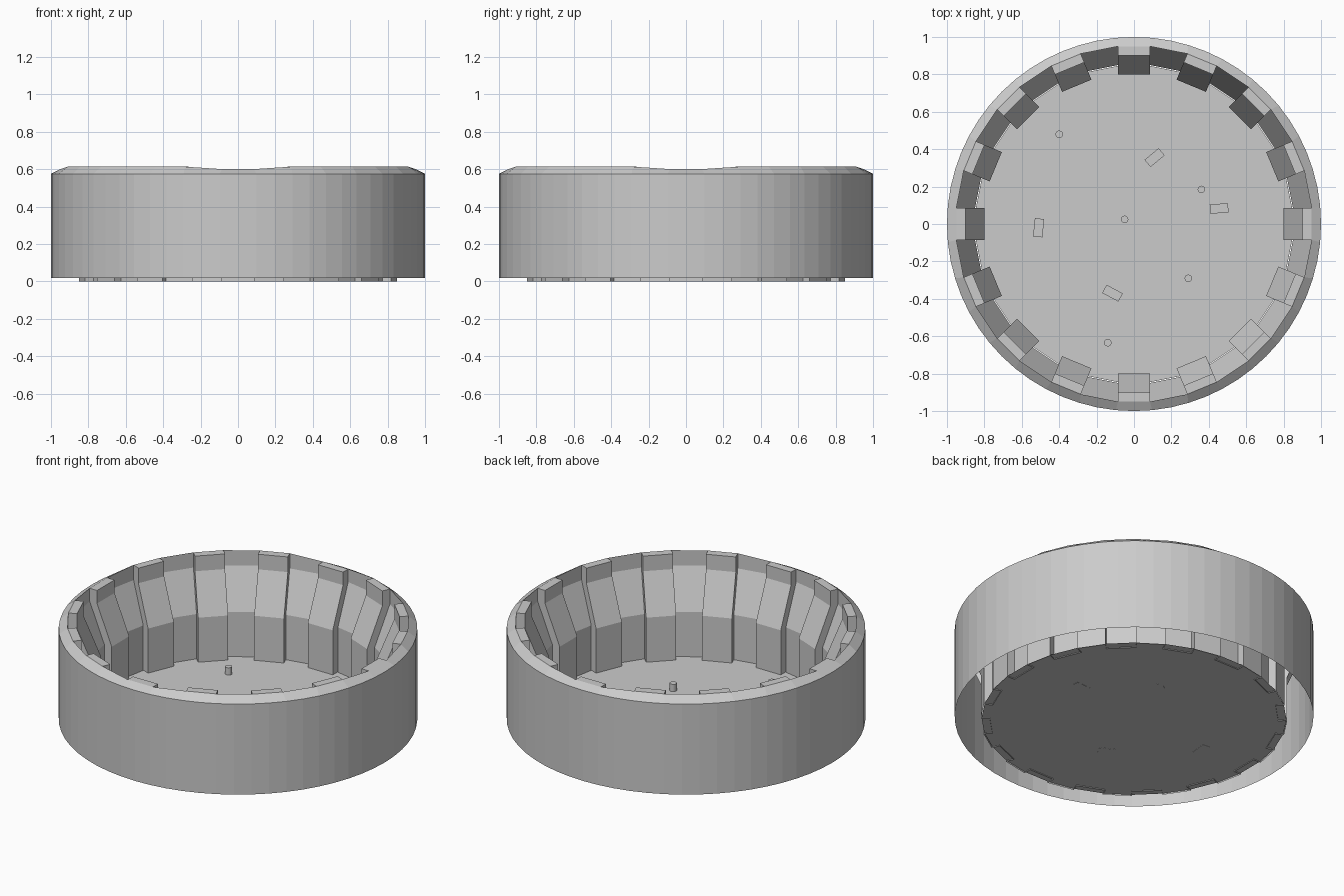
import bpy, bmesh
from math import cos, sin, radians, pi

if "Cube" in bpy.data.objects:
    bpy.data.objects.remove(bpy.data.objects["Cube"])

RIBS = 16
W = 0.085          # half width of a rib
STEP = 0.05        # how far panels sit behind the ribs
PROFILE = [(0.80, 0.0), (0.80, 0.28), (0.90, 0.52), (0.90, 0.613)]


def finish(bm, name, fix_normals=True):
    if fix_normals:
        bmesh.ops.recalc_face_normals(bm, faces=bm.faces)
    mesh = bpy.data.meshes.new(name)
    bm.to_mesh(mesh)
    bm.free()
    obj = bpy.data.objects.new(name, mesh)
    bpy.context.collection.objects.link(obj)
    return obj


def polar(r, deg, z):
    return (r * cos(radians(deg)), r * sin(radians(deg)), z)


def ring_points(r, z, dip=False):
    """Stepped outline: four corners for each rib."""
    pts = []
    for k in range(RIBS):
        a = 2 * pi * k / RIBS
        zz = 0.60 if dip and k % 4 == 0 else z
        for x, y in ((r + STEP, -W), (r, -W), (r, W), (r + STEP, W)):
            pts.append((x * cos(a) - y * sin(a), x * sin(a) + y * cos(a), zz))
    return pts


# Ribbed inner wall, rim and outer shell
bm = bmesh.new()
rings = [[bm.verts.new(p) for p in ring_points(r, z, i == 3)]
         for i, (r, z) in enumerate(PROFILE)]
n = RIBS * 4
for lo, hi in zip(rings, rings[1:]):
    for i in range(n):
        j = (i + 1) % n
        bm.faces.new((lo[j], lo[i], hi[i], hi[j]))
top = rings[-1]
outer = [[bm.verts.new(polar(1.0, (i - 1) * 5.625, z)) for i in range(n)]
         for z in (0.575, 0.018)]
for i in range(0, n, 4):
    # flat rib top, then bevel over the rib and over the panel
    bm.faces.new(top[i:i + 4])
    for a, b, s in ((i, i + 3, i), (i + 3, (i + 4) % n, i + 2)):
        bm.faces.new((top[b], top[a], outer[0][s], outer[0][s + 1],
                      outer[0][(s + 2) % n]))
for i in range(n):
    j = (i + 1) % n
    bm.faces.new((outer[0][j], outer[0][i], outer[1][i], outer[1][j]))
finish(bm, "ribbed_wall")

# Floor
bm = bmesh.new()
bm.faces.new([bm.verts.new(polar(0.85, i * 11.25 + 5.625, 0.006)) for i in range(32)])
finish(bm, "floor", False)


# Small pegs and blocks scattered on the floor
def peg(x, y):
    bpy.ops.mesh.primitive_cylinder_add(vertices=12, radius=0.02, depth=0.045,
                                        location=(x, y, 0.0285))
    bpy.context.object.name = "floor_peg"


def block(x, y, angle):
    bpy.ops.mesh.primitive_cube_add(size=1, location=(x, y, 0.02),
                                    rotation=(0, 0, radians(angle)))
    bpy.context.object.scale = (0.098, 0.05, 0.03)
    bpy.context.object.name = "floor_block"


for p in ((-0.40, 0.48), (0.36, 0.185), (-0.05, 0.025), (0.29, -0.29), (-0.14, -0.635)):
    peg(*p)
for b in ((0.11, 0.355, 40), (0.455, 0.083, 3), (-0.51, -0.02, 84), (-0.115, -0.37, -28)):
    block(*b)
